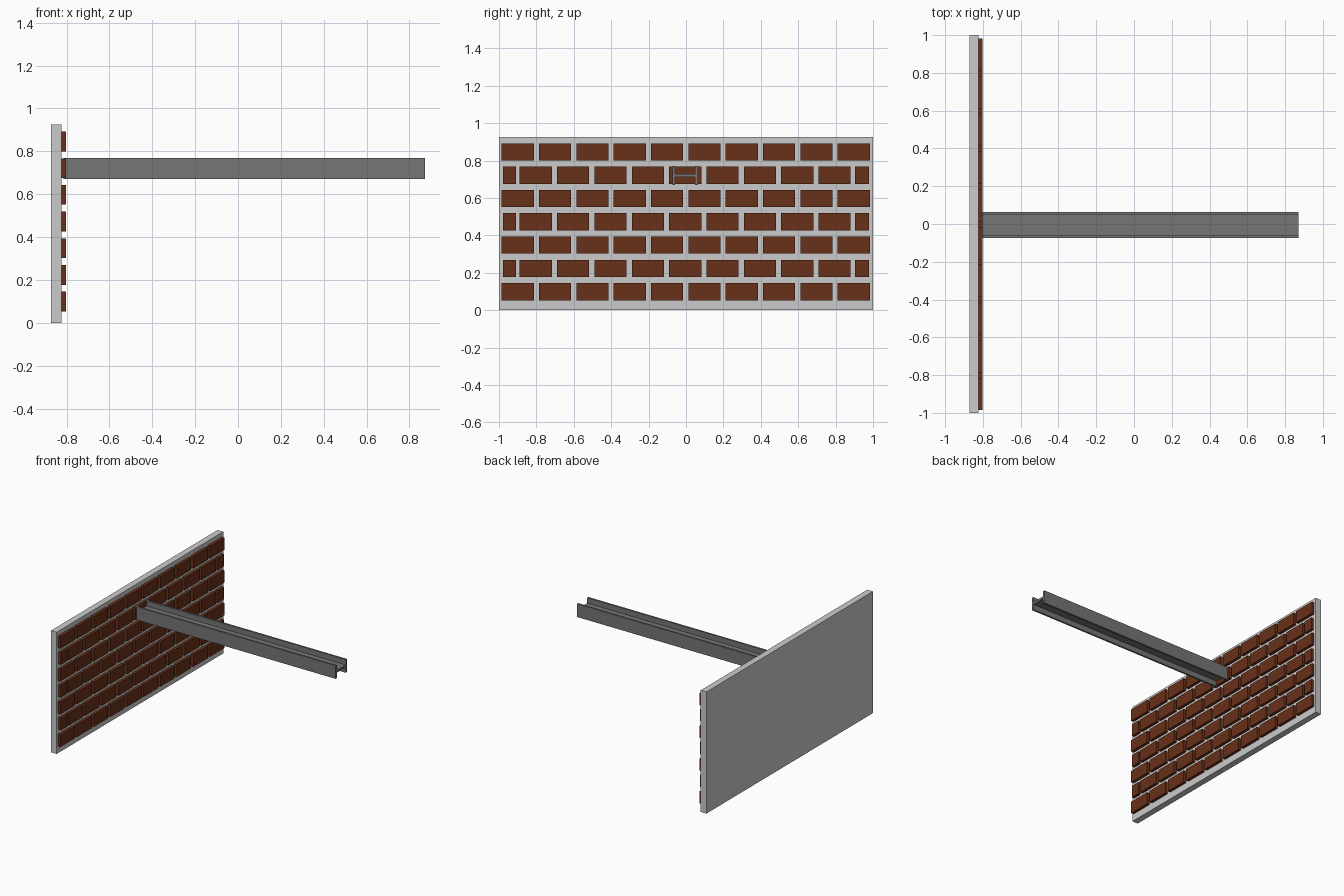
import bpy, bmesh

if "Cube" in bpy.data.objects:
    bpy.data.objects.remove(bpy.data.objects["Cube"])


def material(name, rgb):
    m = bpy.data.materials.new(name)
    m.diffuse_color = (*rgb, 1)
    m.use_nodes = True
    m.node_tree.nodes["Principled BSDF"].inputs["Base Color"].default_value = m.diffuse_color
    return m


def add_object(name, bm, mat=None):
    bmesh.ops.recalc_face_normals(bm, faces=bm.faces)
    mesh = bpy.data.meshes.new(name)
    bm.to_mesh(mesh)
    bm.free()
    ob = bpy.data.objects.new(name, mesh)
    bpy.context.collection.objects.link(ob)
    if mat:
        mesh.materials.append(mat)
    return ob


def box(bm, x, y, z):
    verts = bmesh.ops.create_cube(bm, size=1)["verts"]
    for v in verts:
        for i, (a, b) in enumerate((x, y, z)):
            v.co[i] = a if v.co[i] < 0 else b


brick_mat = material("brick_red", (0.14, 0.03, 0.01))
steel_mat = material("steel_grey", (0.18, 0.18, 0.18))

# Mortar slab
bm = bmesh.new()
box(bm, (-0.872, -0.824), (-1, 1), (0, 0.925))
add_object("mortar_wall", bm)

# Brick courses: full rows alternate with rows ending in cut bricks
bm = bmesh.new()
for row in range(7):
    z = 0.099 + 0.1245 * row
    if row % 2 == 0:
        spans = [(-0.9 + 0.1997 * i, 0.172) for i in range(10)]
    else:
        spans = [(-0.803 + 0.1997 * i, 0.172) for i in range(9)]
        spans += [(-0.944, 0.07), (0.941, 0.074)]
    for y, w in spans:
        box(bm, (-0.83, -0.802), (y - w / 2, y + w / 2), (z - 0.046, z + 0.046))
add_object("bricks", bm, brick_mat)

# Steel H beam: closed section swept along x
half = [(0.054, 0.009), (0.054, 0.05), (0.068, 0.05)]
profile = half + [(y, -z) for y, z in reversed(half)]
profile += [(-y, -z) for y, z in half] + [(-y, z) for y, z in reversed(half)]
bm = bmesh.new()
face = bm.faces.new([bm.verts.new((-0.815, y - 0.005, z + 0.72)) for y, z in profile])
ext = bmesh.ops.extrude_face_region(bm, geom=[face], use_keep_orig=True)["geom"]
bmesh.ops.translate(bm, vec=(0.872 + 0.815, 0, 0),
                    verts=[g for g in ext if isinstance(g, bmesh.types.BMVert)])
add_object("steel_beam", bm, steel_mat)
